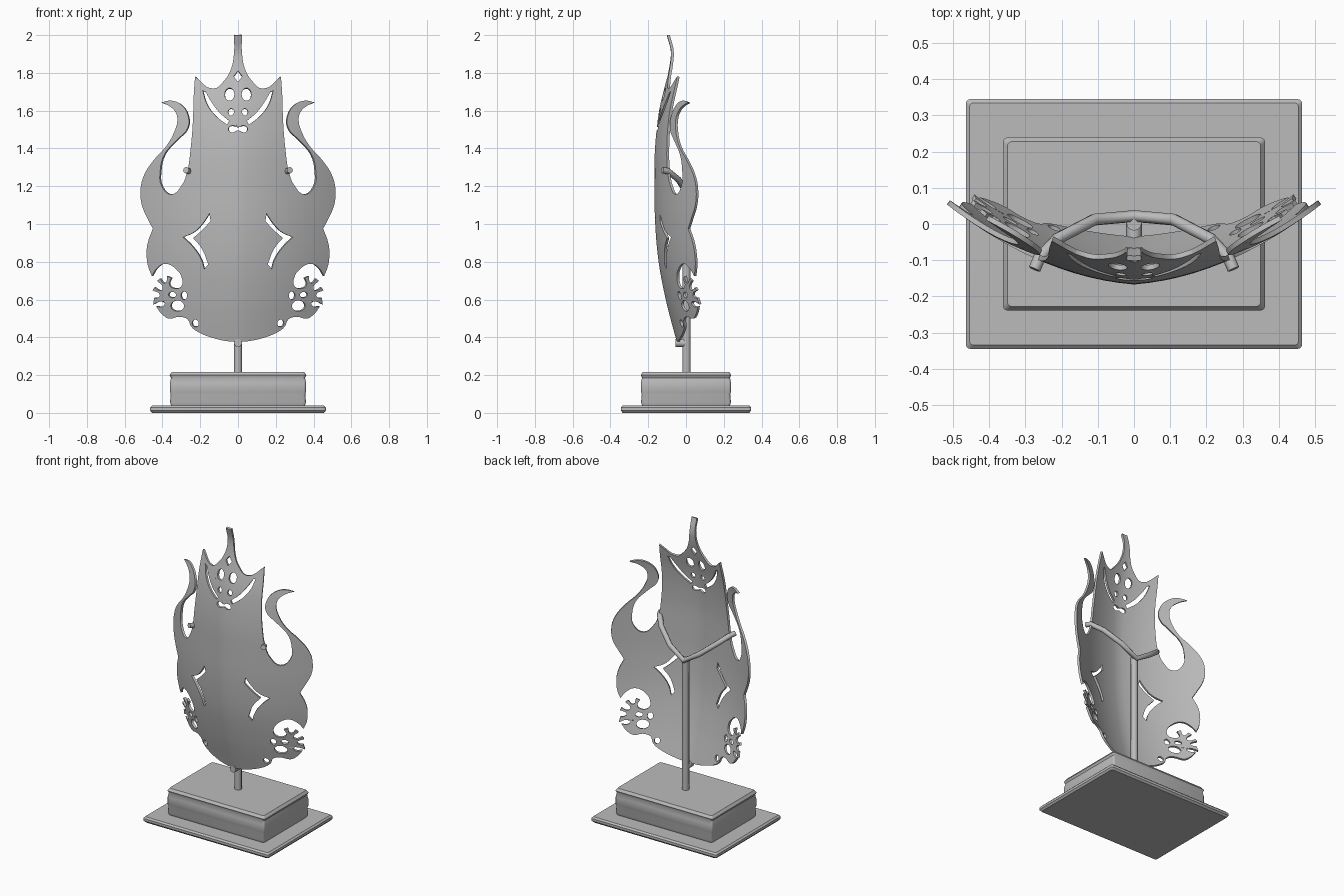
import bpy, bmesh, math
from mathutils import Vector

cube = bpy.data.objects.get("Cube")
if cube:
    bpy.data.objects.remove(cube, do_unlink=True)

grey = bpy.data.materials.new("stone_grey")
grey.use_nodes = True
COLOR = (0.5, 0.5, 0.5, 1)
grey.diffuse_color = COLOR
grey.node_tree.nodes["Principled BSDF"].inputs["Base Color"].default_value = COLOR


def add_object(name, data, angle=35):
    ob = bpy.data.objects.new(name, data)
    bpy.context.collection.objects.link(ob)
    data.materials.clear()
    data.materials.append(grey)
    bpy.ops.object.select_all(action='DESELECT')
    ob.select_set(True)
    bpy.context.view_layer.objects.active = ob
    if ob.type == 'MESH':
        bpy.ops.object.shade_smooth_by_angle(angle=math.radians(angle))
    return ob


def from_bmesh(name, bm):
    bmesh.ops.recalc_face_normals(bm, faces=bm.faces)
    me = bpy.data.meshes.new(name)
    bm.to_mesh(me)
    bm.free()
    return add_object(name, me)


def stack(name, rings, corner=0.012):
    """Rounded rectangles (half x, half y, z) skinned from bottom to top."""
    bm = bmesh.new()
    loops = []
    for hx, hy, z in rings:
        ring = []
        for sx, sy, a0 in ((1, 1, 0), (-1, 1, 90), (-1, -1, 180), (1, -1, 270)):
            for k in range(4):
                a = math.radians(a0 + 30 * k)
                ring.append(bm.verts.new((sx * (hx - corner) + corner * math.cos(a),
                                          sy * (hy - corner) + corner * math.sin(a), z)))
        loops.append(ring)
    for lo, hi in zip(loops, loops[1:]):
        for i in range(len(lo)):
            j = (i + 1) % len(lo)
            bm.faces.new((lo[i], lo[j], hi[j], hi[i]))
    bm.faces.new(loops[0][::-1])
    bm.faces.new(loops[-1])
    return from_bmesh(name, bm)


def rod(name, points, radius):
    """Round bar along a smooth path."""
    cu = bpy.data.curves.new(name, 'CURVE')
    cu.dimensions = '3D'
    cu.bevel_depth, cu.bevel_resolution, cu.use_fill_caps = radius, 2, True
    sp = cu.splines.new('POLY')
    sp.points.add(len(points) - 1)
    for p, co in zip(sp.points, points):
        p.co = (*co, 1)
    return add_object(name, cu)


# Base: thin plate and block with shallow grooves
stack("base_plate", [(.455, .335, 0), (.465, .345, .012), (.465, .345, .028), (.455, .335, .038)])
stack("base_block", [(.352, .23, .035), (.36, .238, .055), (.356, .234, .10), (.36, .238, .11),
                     (.36, .238, .16), (.355, .233, .185), (.362, .239, .2), (.35, .228, .217)])

# Stand: post, foot hook and two curved arms
rod("stand_post", [(0, .003, .2), (0, .003, 1.1)], .022)
rod("foot_hook", [(0, .005, .37), (0, -.055, .37)], .022)
arm = [(.275, -.125, 1.285), (.262, -.095, 1.28), (.21, -.04, 1.235), (.11, .012, 1.155), (0, .022, 1.085)]
rod("stand_arms", arm + [(-x, y, z) for x, y, z in arm[-2::-1]], .017)

# Half outline of the mask as (x, z); a third value marks a sharp corner
crown_edge = [
    (.02, 2.0, 1), (.021, 1.9), (.036, 1.82), (.07, 1.76), (.13, 1.715), (.225, 1.78, 1),
    (.232, 1.68), (.236, 1.55), (.248, 1.4), (.267, 1.275), (.295, 1.205), (.35, 1.157),
    (.4, 1.2), (.408, 1.285), (.385, 1.37), (.325, 1.44)]
horn_edge = [
    (.263, 1.51), (.264, 1.58), (.3, 1.632), (.35, 1.652), (.405, 1.642, 1), (.36, 1.623),
    (.327, 1.59), (.318, 1.55), (.333, 1.49), (.378, 1.41), (.445, 1.335), (.495, 1.255),
    (.512, 1.18), (.505, 1.1), (.475, 1.03), (.447, .975, 1), (.473, .905), (.48, .835),
    (.47, .77), (.452, .725, 1)]
coral_edge = [
    (.425, .767), (.383, .79), (.325, .762), (.294, .714), (.297, .672), (.335, .66),
    (.36, .68), (.35, .715, 1), (.372, .725, 1), (.383, .688), (.41, .712, 1), (.425, .7, 1),
    (.395, .665), (.405, .65), (.44, .665, 1), (.448, .65, 1), (.41, .625), (.425, .61),
    (.44, .61, 1), (.445, .575, 1), (.41, .59), (.385, .585), (.395, .565), (.43, .565, 1),
    (.4, .525), (.36, .5), (.31, .51), (.265, .497), (.245, .458), (.2, .425), (.13, .398), (.06, .382)]
half = crown_edge + horn_edge + coral_edge


def mirror(pts):
    return [(-p[0], *p[1:]) for p in reversed(pts)]


def oval(x, z, rx, rz):
    return [(x + rx * math.cos(i * math.pi / 4), z + rz * math.sin(i * math.pi / 4)) for i in range(8)]


# Openings: eye slits, crown slits, round holes
eye_slit = [(.15, 1.055, 1), (.183, 1.005), (.23, .957), (.288, .931, 1), (.235, .878), (.193, .815),
            (.177, .762, 1), (.156, .788, 1), (.188, .868), (.235, .926, 1), (.188, .968), (.143, 1.016, 1)]
crown_slit = [(.185, 1.704, 1), (.163, 1.635), (.116, 1.571), (.056, 1.525, 1),
              (.046, 1.545, 1), (.098, 1.59), (.143, 1.651), (.17, 1.698, 1)]
side_holes = [eye_slit, crown_slit, oval(.044, 1.685, .025, .033), oval(.036, 1.592, .015, .018),
              oval(.318, .568, .035, .028), oval(.345, .626, .02, .015),
              oval(.283, .622, .016, .022), oval(.223, .476, .017, .019)]
bow = [(.03, 1.52), (.05, 1.505), (.035, 1.485), (0, 1.495)]
centre_holes = [[(0, 1.81, 1), (.022, 1.78, 1), (0, 1.75, 1), (-.022, 1.78, 1)],
                [(0, 1.512)] + bow + mirror(bow[:3])]
loops = [half + [(0, .378)] + mirror(half)] + centre_holes
loops += side_holes + [mirror(h) for h in side_holes]

# Flat filled mask sheet
cu = bpy.data.curves.new("mask_sheet", 'CURVE')
cu.dimensions, cu.fill_mode, cu.resolution_u = '2D', 'FRONT', 4
for pts in loops:
    sp = cu.splines.new('BEZIER')
    sp.bezier_points.add(len(pts) - 1)
    sp.use_cyclic_u = True
    for bp, p in zip(sp.bezier_points, pts):
        bp.co = (p[0], p[1], 0)
        bp.handle_left_type = bp.handle_right_type = 'VECTOR' if len(p) > 2 else 'AUTO'
sheet = bpy.data.objects.new("mask_sheet", cu)
bpy.context.collection.objects.link(sheet)
bpy.context.view_layer.update()
flat = bpy.data.meshes.new_from_object(sheet.evaluated_get(bpy.context.evaluated_depsgraph_get()))
bpy.data.objects.remove(sheet)

# Slice the sheet into a grid so that it can bend
bm = bmesh.new()
bm.from_mesh(flat)
bmesh.ops.remove_doubles(bm, verts=bm.verts, dist=.0004)
cuts = [((i * .04, 0, 0), (1, 0, 0)) for i in range(-12, 13)]
cuts += [((0, .4 + i * .05, 0), (0, 1, 0)) for i in range(32)]
for co, no in cuts:
    bmesh.ops.bisect_plane(bm, geom=bm.verts[:] + bm.edges[:] + bm.faces[:],
                           dist=.0004, plane_co=co, plane_no=no)

# Bend: vertical profile (z, y) plus a sideways sweep with a faint centre ridge
profile = [(.36, -.035), (.4, -.048), (.6, -.1), (.8, -.138), (1.0, -.156), (1.2, -.16), (1.4, -.157),
           (1.6, -.135), (1.77, -.095), (1.85, -.078), (1.92, -.074), (2.0, -.095), (2.1, -.12)]


def depth(z):
    for i in range(1, len(profile) - 2):
        (z0, y0), (z1, y1) = profile[i], profile[i + 1]
        if z <= z1 or i == len(profile) - 3:
            m0 = (y1 - profile[i - 1][1]) / (z1 - profile[i - 1][0])
            m1 = (profile[i + 2][1] - y0) / (profile[i + 2][0] - z0)
            t, h = (z - z0) / (z1 - z0), z1 - z0
            return ((2*t**3 - 3*t*t + 1) * y0 + (t**3 - 2*t*t + t) * h * m0
                    + (3*t*t - 2*t**3) * y1 + (t**3 - t*t) * h * m1)


for v in bm.verts:
    x, z = v.co.x, v.co.y
    v.co = Vector((x, depth(z) + .08 * abs(x) + .68 * x * x, z))
mask = from_bmesh("mask", bm)
solid = mask.modifiers.new("thickness", 'SOLIDIFY')
solid.thickness, solid.offset = .014, 0
bpy.ops.object.modifier_apply(modifier=solid.name)
bpy.ops.object.shade_smooth_by_angle(angle=math.radians(35))
